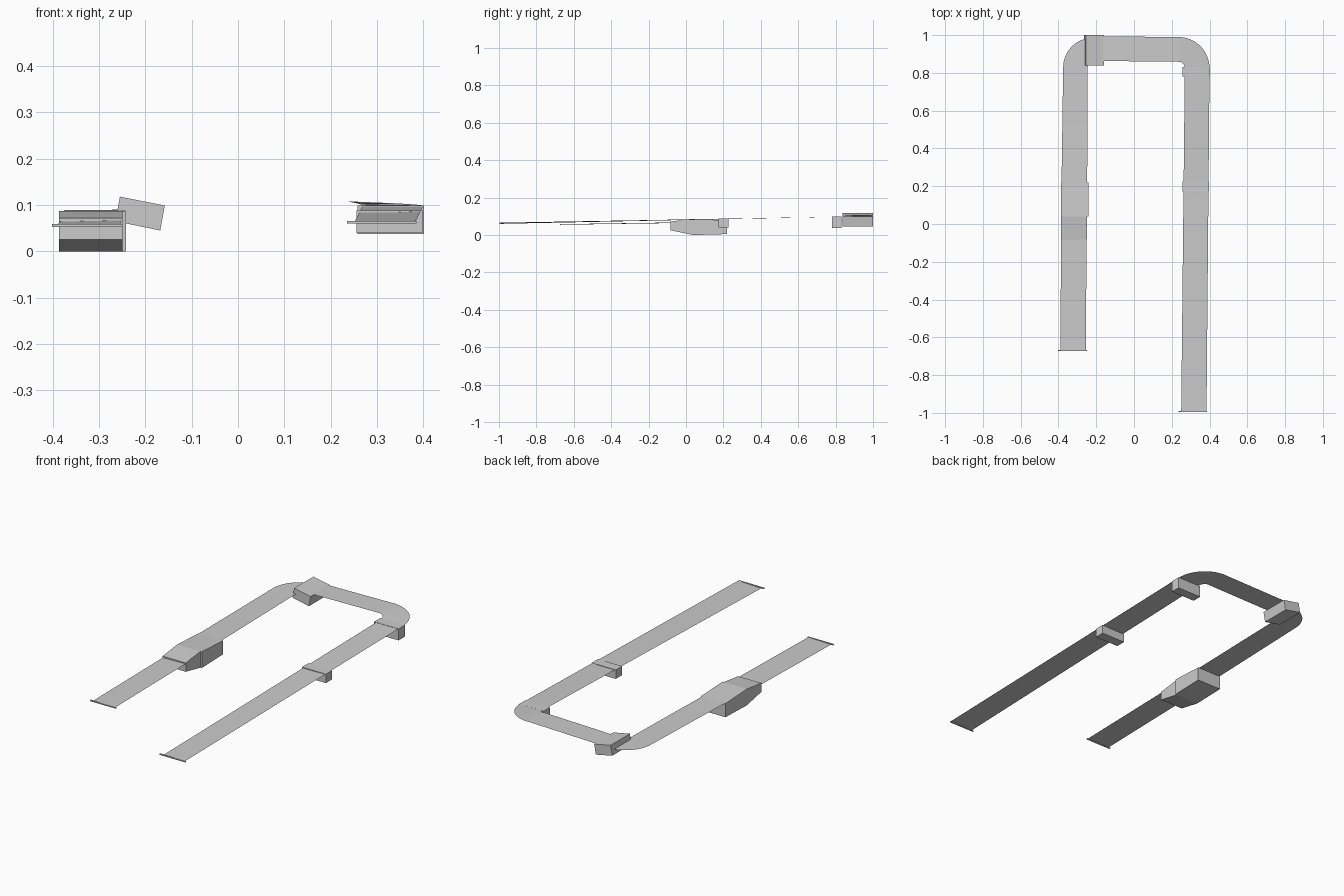
import bpy
from math import sin, cos, pi

if "Cube" in bpy.data.objects:
    bpy.data.objects.remove(bpy.data.objects["Cube"])


def make_mesh(name, verts, faces, smooth=False):
    mesh = bpy.data.meshes.new(name)
    mesh.from_pydata(verts, [], faces)
    mesh.update()
    obj = bpy.data.objects.new(name, mesh)
    bpy.context.collection.objects.link(obj)
    if smooth:
        mesh.polygons.foreach_set("use_smooth", [True] * len(mesh.polygons))
    return obj


def belt(name, rows):
    """Thin sheet from rows of (outer point, inner point), running so the top faces up."""
    verts = [p for row in rows for p in row]
    faces = [(2 * i, 2 * i + 2, 2 * i + 3, 2 * i + 1) for i in range(len(rows) - 1)]
    return make_mesh(name, verts, faces, True)


def prism(name, ring_a, ring_b):
    """Solid between two matching outlines."""
    n = len(ring_a)
    faces = [tuple(range(n))[::-1], tuple(range(n, 2 * n))]
    faces += [(i, (i + 1) % n, (i + 1) % n + n, i + n) for i in range(n)]
    return make_mesh(name, ring_a + ring_b, faces)


def corner(cx, cy, r_out, r_in, a0, a1, z0, z1, steps=12):
    rows = []
    for i in range(steps + 1):
        t = i / steps
        a = a0 + (a1 - a0) * t
        z = z0 + (z1 - z0) * t
        rows.append(tuple((cx + r * cos(a), cy + r * sin(a), z) for r in (r_out, r_in)))
    return rows


# left arm: front run, then rear run with its bend up to the back drive box
belt("left_front_belt", [((-0.39, -0.67, 0.055), (-0.255, -0.67, 0.058)),
                         ((-0.386, -0.08, 0.064), (-0.251, -0.08, 0.067))][::1])
belt("left_rear_belt", [((-0.386, 0.04, 0.086), (-0.25, 0.04, 0.086)),
                        ((-0.384, 0.2, 0.078), (-0.248, 0.2, 0.078))]
     + corner(-0.22, 0.83, 0.155, 0.025, pi, pi / 2, 0.089, 0.090))

# back run, right bend and right arm in one sheet
belt("right_belt", [((-0.165, 0.993, 0.1), (-0.165, 0.863, 0.1))]
     + corner(0.235, 0.825, 0.165, 0.034, pi / 2, 0, 0.108, 0.098)
     + [((0.384, -0.99, 0.066), (0.25, -0.99, 0.060))])

# thin end lips
for name, x0, x1, y, z in (("left_end_lip", -0.402, -0.25, -0.67, 0.056),
                           ("right_end_lip", 0.235, 0.386, -0.993, 0.063)):
    ring = [(-0.003, -0.003), (0.003, -0.003), (0.003, 0.003), (-0.003, 0.003)]
    prism(name, [(x1, y + a, z + b) for a, b in ring][::-1],
          [(x0, y + a, z + b) for a, b in ring][::-1])

# left ramped transfer box, made of a front wedge and a rear block
wedge = [(-0.083, 0.025), (0.04, 0.0), (0.04, 0.087), (-0.083, 0.072)]
block = [(0.04, 0.0), (0.22, 0.005), (0.22, 0.078), (0.04, 0.087)]
for name, outline, x0, x1 in (("ramp_wedge", wedge, -0.387, -0.25),
                              ("ramp_block", block, -0.387, -0.242)):
    prism(name, [(x0, y, z) for y, z in outline], [(x1, y, z) for y, z in outline])

# tilted box at the back left joint
outline = [(-0.265, 0.065), (-0.168, 0.045), (-0.158, 0.099), (-0.255, 0.118)]
prism("back_drive_box", [(x, 1.0, z) for x, z in outline], [(x, 0.838, z) for x, z in outline])

# boxes hanging under the right arm
for name, x0, x1, y0, y1, z0, z1 in (
        ("middle_drive_box", 0.256, 0.398, 0.173, 0.226, 0.04, 0.088),
        ("corner_drive_box", 0.258, 0.402, 0.78, 0.832, 0.037, 0.0985)):
    outline = [(y0, z0), (y1, z0), (y1, z1), (y0, z1)]
    prism(name, [(x0, y, z) for y, z in outline], [(x1, y, z) for y, z in outline])

# make the solid parts face outward
import bmesh
for obj in bpy.data.objects:
    bm = bmesh.new()
    bm.from_mesh(obj.data)
    if "belt" in obj.name:
        flip = [f for f in bm.faces if f.normal.z < 0]
        bmesh.ops.reverse_faces(bm, faces=flip)
    else:
        bmesh.ops.recalc_face_normals(bm, faces=bm.faces)
    bm.to_mesh(obj.data)
    bm.free()
